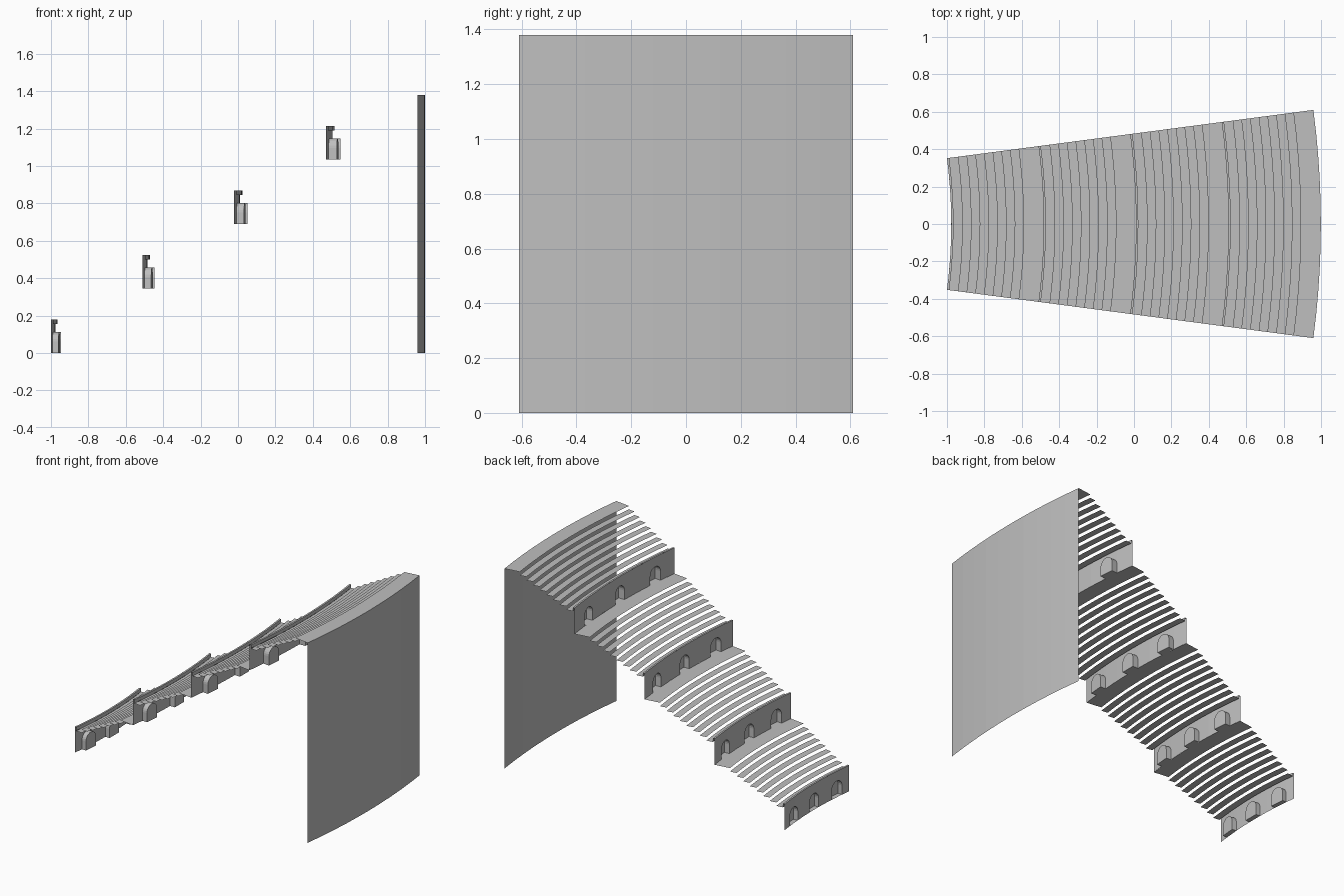
import bpy, bmesh, math

cube = bpy.data.objects.get("Cube")
if cube:
    bpy.data.objects.remove(cube, do_unlink=True)

# Layout of the seating wedge
CENTRE_X = -3.673
HALF = math.radians(7.5)
SEGMENTS = 10
INNER_R, PITCH, RISE = 2.696, 0.494, 0.345
TIERS, ROWS = 4, 8
WALL_H, LIP = 0.179, 0.012
ROW_D, ROW_H = 0.0468, 0.0238
ARCH_HALF, SPRING = 0.05, 0.062
ARCH_ANGLES = [math.radians(a) for a in (-5, 0, 5)]

stone = bpy.data.materials.new("grey_stone")
stone.use_nodes = True
GREY = (0.52, 0.52, 0.52, 1)
stone.diffuse_color = GREY
stone.node_tree.nodes["Principled BSDF"].inputs["Base Color"].default_value = GREY

ARC = [HALF * (2 * i / SEGMENTS - 1) for i in range(SEGMENTS + 1)]


def polar(r, a, z):
    return (CENTRE_X + r * math.cos(a), r * math.sin(a), z)


def band(bm, first, second):
    """Quads between two matching rows of points."""
    a = [bm.verts.new(p) for p in first]
    b = [bm.verts.new(p) for p in second]
    for i in range(len(a) - 1):
        bm.faces.new((a[i], a[i + 1], b[i + 1], b[i]))


def arc(r, z):
    return [polar(r, a, z) for a in ARC]


def finish(bm, name):
    bmesh.ops.remove_doubles(bm, verts=bm.verts, dist=0.0001)
    mesh = bpy.data.meshes.new(name)
    bm.to_mesh(mesh)
    bm.free()
    mesh.materials.append(stone)
    bpy.context.collection.objects.link(bpy.data.objects.new(name, mesh))


def arch_profile(r, centre):
    """Angle and height along one arch, from jamb to jamb."""
    half = ARCH_HALF / r
    pts = [(centre - half, 0)]
    for i in range(13):
        t = math.pi * (1 - i / 12)
        pts.append((centre + half * math.cos(t), SPRING + ARCH_HALF * math.sin(t)))
    return pts + [(centre + half, 0)]


def parapet_wall(r, z, name):
    """Curved wall pierced by arches, with a narrow top and a rear lip."""
    bm = bmesh.new()
    outline = [(-HALF, 0)]
    for c in ARCH_ANGLES:
        outline += arch_profile(r, c)
    outline.append((HALF, 0))
    # Split the plain stretches so the wall follows the curve
    points = [outline[0]]
    for (a0, h0), (a1, h1) in zip(outline, outline[1:]):
        if h0 == h1 == 0:
            points.append(((a0 + a1) / 2, 0))
        points.append((a1, h1))
    for (a0, h0), (a1, h1) in zip(points, points[1:]):
        if a1 - a0 > 1e-6:
            band(bm, [polar(r, a0, z + h0), polar(r, a1, z + h1)],
                 [polar(r, a0, z + WALL_H), polar(r, a1, z + WALL_H)])
    band(bm, arc(r, z + WALL_H), arc(r + LIP, z + WALL_H))
    band(bm, arc(r + LIP, z + WALL_H), arc(r + LIP, z + WALL_H - ROW_H))
    finish(bm, name)


def niches(r, z, depth, name):
    """Vaulted recesses behind the arches, with a floor and a back."""
    bm = bmesh.new()
    for c in ARCH_ANGLES:
        shape = arch_profile(r, c)
        front = [polar(r, a, z + h) for a, h in shape]
        dx, dy = depth * math.cos(c), depth * math.sin(c)
        back = [(x + dx, y + dy, h) for x, y, h in front]
        band(bm, front, back)
        band(bm, [front[0], front[-1]], [back[0], back[-1]])
        bm.faces.new([bm.verts.new(p) for p in back])
    finish(bm, name)


def treads(r, z, name):
    """Open rising rows, ending in a wide walkway."""
    bm = bmesh.new()
    start = r + LIP
    for i in range(ROWS):
        h = z + RISE - (ROWS - i) * ROW_H
        band(bm, arc(start + i * ROW_D, h), arc(start + (i + 1) * ROW_D, h))
    band(bm, arc(start + ROWS * ROW_D, z + RISE), arc(r + PITCH, z + RISE))
    finish(bm, name)


for k in range(TIERS):
    r, z = INNER_R + k * PITCH, k * RISE
    parapet_wall(r, z, f"parapet_wall_{k + 1}")
    niches(r, z, 0.032 + 0.004 * k, f"arched_niches_{k + 1}")
    treads(r, z, f"seat_rows_{k + 1}")

# Tall outer wall
bm = bmesh.new()
outer = INNER_R + TIERS * PITCH
band(bm, arc(outer, 0), arc(outer, TIERS * RISE))
finish(bm, "outer_wall")
